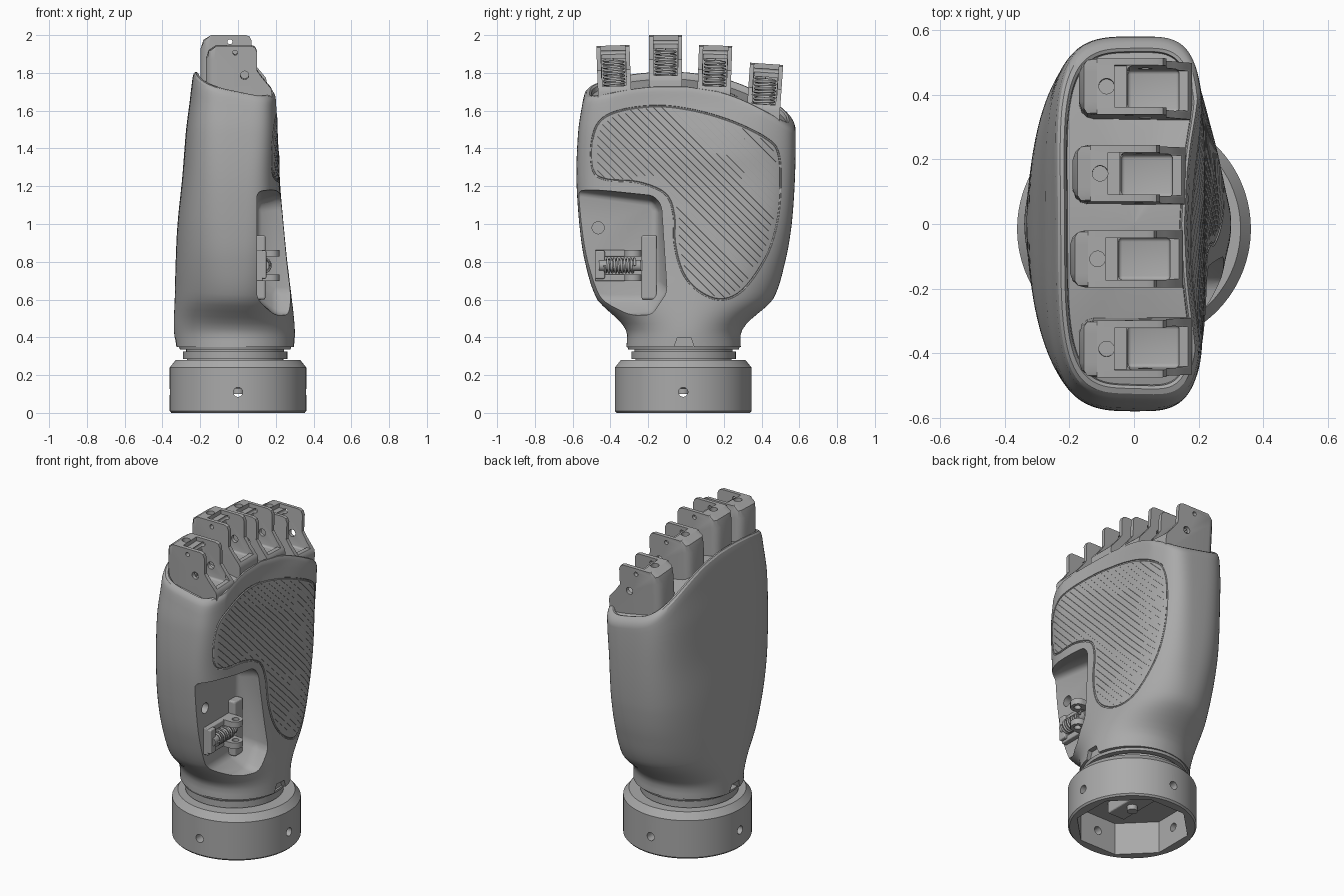
import bpy, bmesh, math
from mathutils import Vector
from mathutils.bvhtree import BVHTree

cube = bpy.data.objects.get("Cube")
if cube:
    bpy.data.objects.remove(cube)

grey = bpy.data.materials.new("matte grey")
grey.use_nodes = True
grey.diffuse_color = (0.4, 0.4, 0.4, 1)
grey.node_tree.nodes["Principled BSDF"].inputs["Base Color"].default_value = (0.4, 0.4, 0.4, 1)


def activate(ob):
    bpy.ops.object.select_all(action='DESELECT')
    ob.select_set(True)
    bpy.context.view_layer.objects.active = ob


def smooth(ob, angle=30):
    activate(ob)
    bpy.ops.object.shade_smooth_by_angle(angle=math.radians(angle))
    return ob


def loft(name, rings):
    """Closed solid through a list of equally long point rings."""
    bm = bmesh.new()
    loops = [[bm.verts.new(p) for p in ring] for ring in rings]
    n = len(loops[0])
    for a, b in zip(loops, loops[1:]):
        for i in range(n):
            j = (i + 1) % n
            bm.faces.new((a[i], a[j], b[j], b[i]))
    bm.faces.new(loops[0][::-1])
    bm.faces.new(loops[-1])
    bmesh.ops.recalc_face_normals(bm, faces=bm.faces)
    me = bpy.data.meshes.new(name)
    bm.to_mesh(me)
    bm.free()
    me.materials.append(grey)
    ob = bpy.data.objects.new(name, me)
    bpy.context.collection.objects.link(ob)
    return ob


def box(name, x, y, z, bevel=0):
    ring = lambda h: [(x[0], y[0], h), (x[1], y[0], h), (x[1], y[1], h), (x[0], y[1], h)]
    ob = loft(name, [ring(z[0]), ring(z[1])])
    return round_edges(ob, bevel) if bevel else ob


def round_edges(ob, width):
    mod = ob.modifiers.new("bevel", 'BEVEL')
    mod.width, mod.segments = width, 3
    activate(ob)
    bpy.ops.object.modifier_apply(modifier="bevel")
    return ob


def rod(name, centre, axis, profile, sides=32):
    """Turned part: profile holds (height, radius) pairs along the axis."""
    turn = Vector((0, 0, 1)).rotation_difference(Vector(axis))
    step = math.tau / sides
    return loft(name, [[Vector(centre) + turn @ Vector((r * math.cos(step * (i + .5)),
                r * math.sin(step * (i + .5)), h)) for i in range(sides)] for h, r in profile])


def tube(name, points, radius, cyclic=False, sides=2):
    cu = bpy.data.curves.new(name, 'CURVE')
    cu.dimensions = '3D'
    cu.bevel_depth, cu.bevel_resolution, cu.use_fill_caps = radius, sides, True
    cu.materials.append(grey)
    sp = cu.splines.new('POLY')
    sp.points.add(len(points) - 1)
    for p, co in zip(sp.points, points):
        p.co = (*co, 1)
    sp.use_cyclic_u = cyclic
    ob = bpy.data.objects.new(name, cu)
    bpy.context.collection.objects.link(ob)
    activate(ob)
    bpy.ops.object.convert(target='MESH')
    return smooth(bpy.context.object, 60)


def cut(ob, *cutters):
    for c in cutters:
        mod = ob.modifiers.new("cut", 'BOOLEAN')
        mod.object, mod.operation, mod.solver = c, 'DIFFERENCE', 'EXACT'
        activate(ob)
        bpy.ops.object.modifier_apply(modifier="cut")
        bpy.data.objects.remove(c)
    return ob


def spline(p0, p1, p2, p3, t):
    return p1 + (p2 - p0) * t / 2 + (p0 * 2 - p1 * 5 + p2 * 4 - p3) * t * t / 2 \
        + (p1 * 3 - p0 - p2 * 3 + p3) * t ** 3 / 2


# Palm shell: height, back x, palm x, front y, rear y, squareness
LEVELS = [Vector(v) for v in (
    (.35, -.33, .30, -.315, .29, 2), (.45, -.34, .30, -.325, .305, 2), (.6, -.335, .285, -.47, .46, 2.2),
    (.8, -.33, .26, -.535, .525, 2.7), (1, -.32, .24, -.565, .56, 3.2), (1.25, -.295, .22, -.58, .577, 3.8),
    (1.5, -.275, .22, -.57, .58, 4.4), (1.7, -.25, .21, -.54, .565, 4.8), (1.85, -.235, .2, -.53, .55, 4.8))]


def section(z, a):
    i = max(0, min(len(LEVELS) - 2, sum(v[0] <= z for v in LEVELS) - 1))
    p = [LEVELS[max(0, min(len(LEVELS) - 1, i + k))] for k in (-1, 0, 1, 2)]
    t = max(0, min(1, (z - p[1][0]) / (p[2][0] - p[1][0])))
    _, back, palm, front, rear, n = spline(*p, t)
    c, s = math.cos(a), math.sin(a)
    e = 2 / (n if c > 0 else 2 + (n - 2) * .6)
    x = (palm if c > 0 else back) * abs(c) ** e
    y = (rear if s > 0 else -front) * abs(s) ** e * (1 if s > 0 else -1)
    if c > 0:
        x -= .045 * max(0, 1 - (y / .4) ** 2) * max(0, min(1, (z - 1.35) / .3))
    return x, y


def rim(x, y):
    drop = .58 if y > -.08 else .38
    return 1.75 - .2 * x - drop * abs(y + .08) ** 2.2


def shell_point(s, a):
    z = 1.2
    for _ in range(12):
        x, y = section(z, a)
        z = .35 + s * (rim(x, y) - .35)
    return Vector((x, y, z))


ANGLES = [math.tau * i / 112 for i in range(112)]
rings = [[shell_point(k / 44, a) for a in ANGLES] for k in range(44)]
for shrink, dz in ((1, -.015), (.985, 0), (.95, .01), (.9, .01), (.87, 0), (.86, -.025), (.4, -.025), (.02, -.025)):
    ring = []
    for a in ANGLES:
        p = shell_point(1, a)
        x, y = p.x * shrink, p.y * (1 - (1 - shrink) * (.6 if shrink > .8 else 1))
        ring.append((x, y, rim(x, y) + dz))
    rings.append(ring)
palm = loft("palm_shell", rings)
surface = BVHTree.FromObject(palm, bpy.context.evaluated_depsgraph_get())


def on_palm(y, z, lift=0):
    hit = surface.ray_cast(Vector((2, y, z)), Vector((-1, 0, 0)))[0]
    return Vector((hit.x + lift, y, z))


# Thumb pocket, open to the front
inner = [(-.9, 1.18), (-.55, 1.17), (-.18, 1.12), (-.15, 1.08), (-.15, .68), (-.22, .6), (-.4, .6), (-.9, .66)]
outer = [(-.9, 1.2), (-.55, 1.19), (-.17, 1.15), (-.13, 1.1), (-.1, .64), (-.18, .52), (-.38, .51), (-.9, .56)]
pocket = loft("pocket_cutter", [[(x, *p) for p in ring] for x, ring in ((.1, inner), (.2, outer), (.6, outer))])
round_edges(pocket, .035)
cut(palm, pocket, rod("hole_cutter", (.02, -.465, .98), (1, 0, 0), ((0, .032), (.4, .032))))

# Locating notches at the wrist
for side in (-1, 1):
    x0, x1 = side * .27, side * .4
    notch = [(-.07, .33), (.05, .33), (.025, .4), (-.045, .4)]
    cut(palm, loft("notch_cutter", [[(x, *p) for p in notch] for x in (x0, x1)]))

# Grip pad outline engraved in the palm
PAD = [Vector(p) for p in (
    (-.5, 1.42), (-.49, 1.28), (-.42, 1.235), (-.25, 1.22), (-.11, 1.16), (-.065, 1.05), (-.06, .9), (-.02, .75),
    (.06, .65), (.18, .6), (.3, .65), (.42, .82), (.48, 1), (.5, 1.2), (.49, 1.37), (.43, 1.45),
    (.25, 1.54), (.05, 1.6), (-.15, 1.625), (-.35, 1.6), (-.46, 1.54))]
n = len(PAD)
outline = [spline(*(PAD[(i + k) % n] for k in (-1, 0, 1, 2)), t / 5) for i in range(n) for t in range(5)]
cut(palm, tube("pad_groove_cutter", [on_palm(*p) for p in outline], .006, True, 1))
smooth(palm)


def in_pad(y, z):
    inside = False
    for a, b in zip(outline, outline[1:] + outline[:1]):
        if (a.y > z) != (b.y > z) and y < a.x + (z - a.y) * (b.x - a.x) / (b.y - a.y):
            inside = not inside
    return inside


# Fine diagonal grip ridges
for k in range(46):
    run = []
    for j in range(81):
        y = -.55 + j * .0135
        z = .6 + k * .045 - (y + .55)
        if in_pad(y, z) and in_pad(y - .02, z) and in_pad(y + .02, z):
            run.append(on_palm(y, z, -.001))
        else:
            if len(run) > 2:
                tube("grip_ridge", run, .002, sides=0)
            run = []

# Wrist collar and hollow base ring
smooth(rod("wrist_neck", (-.015, -.013, 0), (0, 0, 1), ((.22, .255), (.285, .255), (.285, .277), (.325, .277),
       (.325, .26), (.335, .26), (.335, .293), (.352, .298)), 64))
base = rod("base_ring", (0, -.015, 0), (0, 0, 1), ((0, .353), (.01, .362), (.24, .362), (.28, .33)), 96)
cut(base, rod("bore_cutter", (0, -.015, 0), (0, 0, 1), ((-.1, .325), (.2, .325)), 8))
for axis in ((1, 0, 0), (0, 1, 0)):
    cut(base, rod("bolt_hole_cutter", (0, -.015, .11), axis, ((-.5, .025), (.5, .025))))
smooth(base)
box("base_bracket", (-.06, .06), (-.16, .13), (.13, .21), .008)
smooth(rod("base_screw", (0, -.015, 0), (0, 0, 1), ((.1, .03), (.14, .03))))


def spring(name, centre, axis, radius, length, turns):
    turn = Vector((0, 0, 1)).rotation_difference(Vector(axis))
    count = turns * 16
    return tube(name, [Vector(centre) + turn @ Vector((radius * math.cos(math.tau * i / 16),
                radius * math.sin(math.tau * i / 16), length * i / count)) for i in range(count + 1)], .0065, sides=1)


# Finger knuckles: rounded back holding a spring, two cheeks with pin holes
CHEEK = [(-.17, -.34), (-.17, -.07), (-.155, -.025), (-.115, 0), (.07, 0), (.09, -.008), (.1, -.03),
         (.1, -.13), (.125, -.165), (.175, -.225), (.18, -.245), (.18, -.34)]
BACK = ((-.088, .045), (-.083, .025), (-.068, .008), (-.045, 0), (.045, 0), (.068, .008), (.083, .025), (.088, .045))


def knuckle(x, y, top, tilt):
    ob = loft("knuckle", [[(max(px, inset - .17), w, pz) for px, pz in CHEEK] for w, inset in BACK])
    cut(ob, box("channel_cutter", (-.02, .14), (-.065, .065), (-.235, .1), .012),
        box("step_cutter", (-.06, .05), (-.065, .065), (-.025, .1)),
        box("front_cutter", (.05, .3), (-.062, .062), (-.215, .1)),
        box("spring_cutter", (-.145, .05), (-.063, .063), (-.225, -.07)),
        rod("pin_cutter", (.035, 0, -.155), (0, 1, 0), ((-.2, .022), (.2, .022)), 24),
        rod("small_pin_cutter", (-.015, 0, -.035), (0, 1, 0), ((-.2, .013), (.2, .013)), 16),
        rod("screw_hole_cutter", (-.085, 0, -.03), (0, 0, 1), ((0, .024), (.1, .024)), 24))
    smooth(ob)
    for part in (ob, spring("knuckle_spring", (-.083, 0, -.22), (0, 0, 1), .053, .145, 8)):
        part.location = (x, y, top)
        part.rotation_euler.x = math.radians(tilt)


for spot in ((0, -.387, 1.945, 2), (-.028, -.108, 2, 0), (-.02, .157, 1.945, -2), (0, .427, 1.848, -4)):
    knuckle(*spot)

# Thumb hinge in the pocket
box("hinge_plate", (.08, .145), (-.235, -.155), (.6, .94), .01)
box("hinge_end", (.08, .15), (-.48, -.43), (.71, .86), .008)
arc = [math.pi * (i / 12 - .5) for i in range(13)]
for z in (.715, .845):
    tab = [(.08, -.325)] + [(.175 + .045 * math.cos(a), -.28 + .045 * math.sin(a)) for a in arc] + [(.08, -.235)]
    lug = loft("hinge_lug", [[(*p, z + dz) for p in tab] for dz in (-.018, .018)])
    cut(lug, rod("lug_hole_cutter", (.18, -.28, z), (0, 0, 1), ((-.1, .02), (.1, .02)), 24))
    smooth(lug)
    box("hinge_arm", (.08, .13), (-.48, -.2), (z - .018, z + .018), .006)
box("hinge_block", (.08, .14), (-.27, -.2), (.75, .81), .006)
smooth(rod("hinge_pin", (.135, -.46, .78), (0, 1, 0), ((0, .03), (.22, .03)), 24))
spring("hinge_spring", (.135, -.43, .78), (0, 1, 0), .037, .16, 9)
